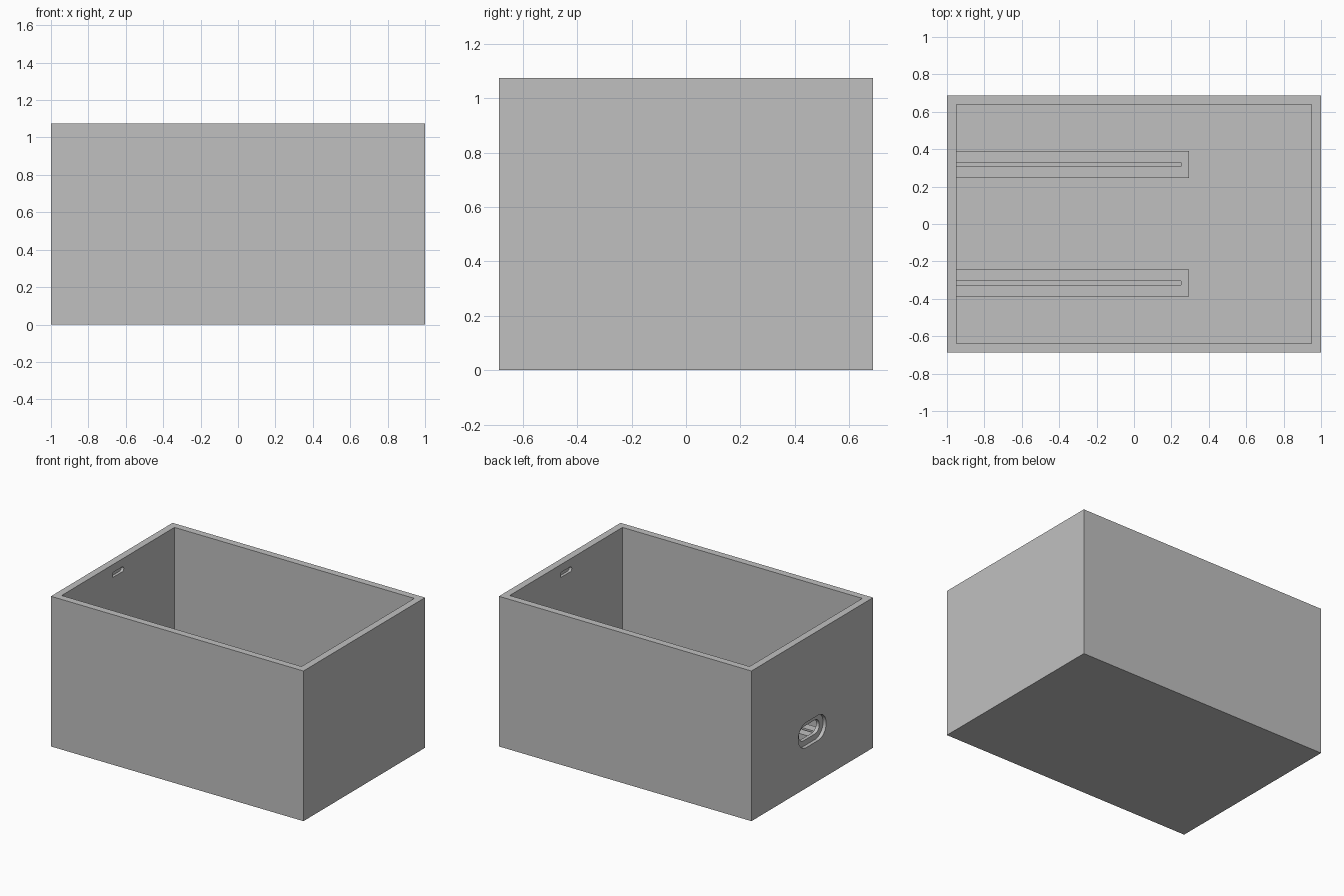
import bpy
import bmesh
import math

old = bpy.data.objects.get("Cube")
if old:
    bpy.data.objects.remove(old, do_unlink=True)

LENGTH, WIDTH, HEIGHT, WALL = 2.0, 1.376, 1.075, 0.05
INNER_X = LENGTH / 2 - WALL

grey = bpy.data.materials.new("plain grey")
grey.use_nodes = True
colour = (0.527, 0.527, 0.527, 1)
grey.diffuse_color = colour
grey.node_tree.nodes["Principled BSDF"].inputs["Base Color"].default_value = colour


def finish(name, bm):
    bmesh.ops.recalc_face_normals(bm, faces=bm.faces)
    mesh = bpy.data.meshes.new(name)
    bm.to_mesh(mesh)
    bm.free()
    mesh.materials.append(grey)
    obj = bpy.data.objects.new(name, mesh)
    bpy.context.collection.objects.link(obj)
    return obj


def box(name, low, high):
    bm = bmesh.new()
    bmesh.ops.create_cube(bm, size=1)
    for v in bm.verts:
        v.co = [a + (c + 0.5) * (b - a) for a, b, c in zip(low, high, v.co)]
    return finish(name, bm)


def rounded_slot(name, x0, x1, z, width, height, steps=16):
    """Prism along x with a round-ended outline centred on y = 0."""
    r = height / 2
    bm = bmesh.new()
    ring = []
    for side in (1, -1):
        for i in range(steps + 1):
            a = math.pi * i / steps - math.pi / 2
            y = side * (width / 2 - r + r * math.cos(a))
            ring.append(bm.verts.new((x0, y, z + side * r * math.sin(a))))
    face = bm.faces.new(ring)
    out = bmesh.ops.extrude_face_region(bm, geom=[face])
    for v in out["geom"]:
        if isinstance(v, bmesh.types.BMVert):
            v.co.x = x1
    return finish(name, bm)


def cut(target, cutter):
    mod = target.modifiers.new("cut", "BOOLEAN")
    mod.operation = "DIFFERENCE"
    mod.solver = "EXACT"
    mod.object = cutter
    bpy.ops.object.select_all(action="DESELECT")
    bpy.context.view_layer.objects.active = target
    target.select_set(True)
    bpy.ops.object.modifier_apply(modifier=mod.name)
    bpy.data.objects.remove(cutter, do_unlink=True)


# Open box with a floor
half_y = WIDTH / 2
shell = box("box_shell", (-1, -half_y, 0), (1, half_y, HEIGHT))
cut(shell, box("cavity_cutter", (-INNER_X, WALL - half_y, WALL),
               (INNER_X, half_y - WALL, HEIGHT + 0.2)))

# Shallow lid catches inside both end walls
for side in (-1, 1):
    cut(shell, rounded_slot("catch_cutter", side * (INNER_X - 0.05),
                            side * (INNER_X + 0.02), 1.0, 0.13, 0.035))

# Stepped port opening through one end wall
cut(shell, rounded_slot("port_recess_cutter", -1.1, -0.975, 0.38, 0.315, 0.18))
cut(shell, rounded_slot("port_hole_cutter", -1.1, -0.9, 0.38, 0.23, 0.10))

# Pair of grooved rails on the floor
for name, y in (("left_rail", -0.315), ("right_rail", 0.318)):
    rail = box(name, (-INNER_X - 0.01, y - 0.073, WALL - 0.01), (0.295, y + 0.073, 0.2))
    cut(rail, box("groove_cutter", (-INNER_X, y - 0.011, 0.1), (0.25, y + 0.011, 0.3)))

# Smooth the rounded slot walls, keep the box edges sharp
bpy.ops.object.select_all(action="DESELECT")
bpy.context.view_layer.objects.active = shell
shell.select_set(True)
bpy.ops.object.shade_smooth_by_angle(angle=math.radians(30))
